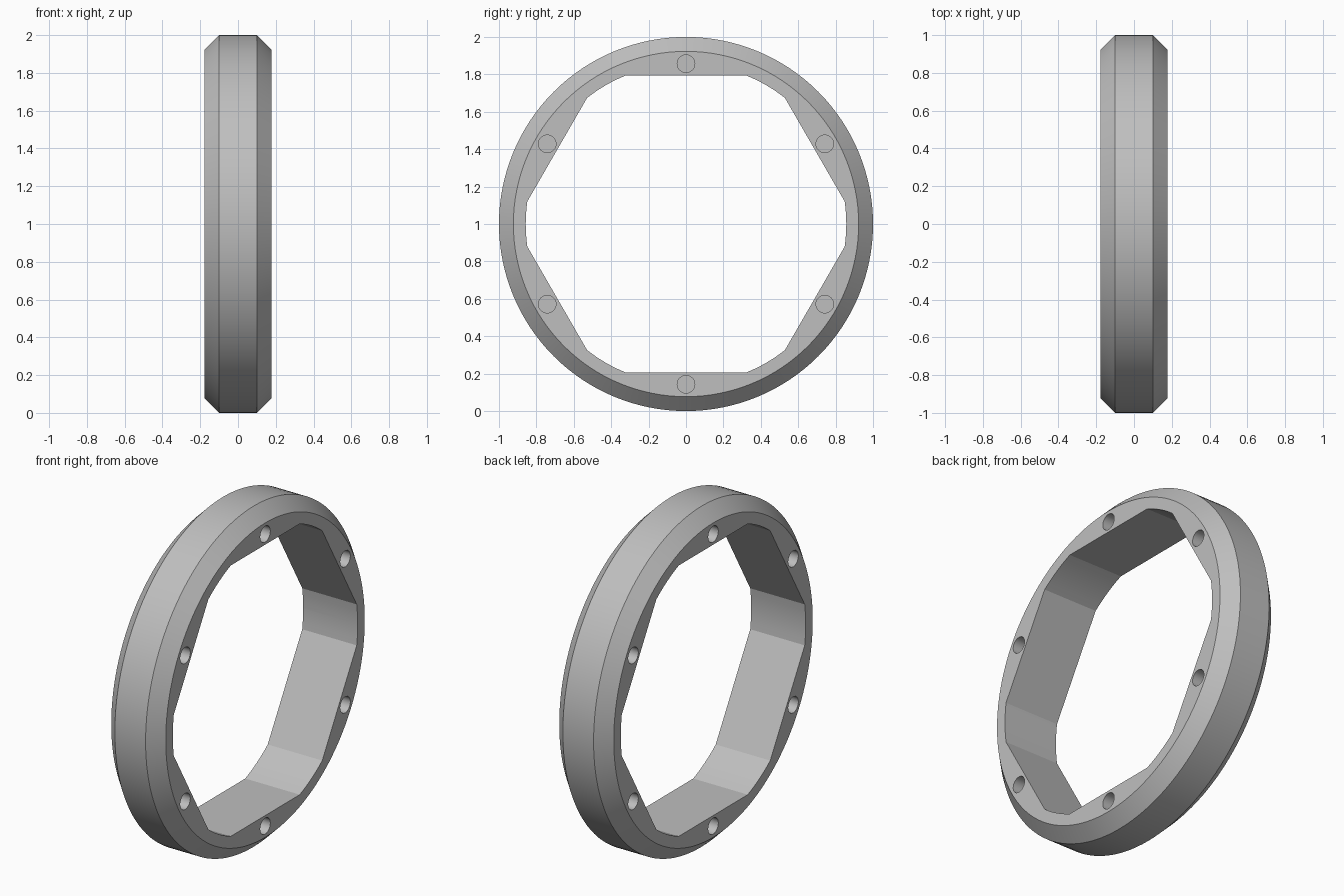
import bpy, bmesh
from math import sin, cos, tan, acos, pi, radians
from mathutils import Matrix, Vector

cube = bpy.data.objects.get("Cube")
if cube:
    bpy.data.objects.remove(cube)

SEGMENTS = 128
HALF_WIDTH, HALF_RIM = 0.177, 0.1
OUTER_R, FACE_R = 1.0, 0.923
FLAT_R, CORNER_R = 0.795, 0.857
HOLE_R, HOLE_DEPTH = 0.047, 0.12

grey = bpy.data.materials.new("grey_metal")
grey.use_nodes = True
colour = (0.52, 0.52, 0.52, 1)
grey.diffuse_color = colour
grey.node_tree.nodes["Principled BSDF"].inputs["Base Color"].default_value = colour


def circle(radius, count):
    return [(radius * cos(2 * pi * i / count), radius * sin(2 * pi * i / count))
            for i in range(count)]


def add_solid(bm, sections):
    """Skin a capped solid along x through (x, outline) sections."""
    rings = [[bm.verts.new((x, y, z)) for y, z in outline] for x, outline in sections]
    n = len(rings[0])
    for a, b in zip(rings, rings[1:]):
        for i in range(n):
            j = (i + 1) % n
            bm.faces.new((a[i], a[j], b[j], b[i]))
    bm.faces.new(rings[0][::-1])
    bm.faces.new(rings[-1])


def make_object(name, bm):
    bmesh.ops.recalc_face_normals(bm, faces=bm.faces)
    mesh = bpy.data.meshes.new(name)
    bm.to_mesh(mesh)
    bm.free()
    mesh.materials.append(grey)
    obj = bpy.data.objects.new(name, mesh)
    obj.location.z = OUTER_R
    bpy.context.collection.objects.link(obj)
    return obj


# Chamfered outer disc
bm = bmesh.new()
add_solid(bm, [(x, circle(r, SEGMENTS)) for x, r in (
    (-HALF_WIDTH, FACE_R), (-HALF_RIM, OUTER_R),
    (HALF_RIM, OUTER_R), (HALF_WIDTH, FACE_R))])
ring = make_object("hex_bore_ring", bm)

# Hexagonal bore with rounded corners
bm = bmesh.new()
half_arc = pi / 6 - acos(FLAT_R / CORNER_R)
bore = []
for k in range(6):
    for s in range(7):
        a = k * pi / 3 + half_arc * (s / 3 - 1)
        bore.append((CORNER_R * cos(a), CORNER_R * sin(a)))
add_solid(bm, [(-0.3, bore), (0.3, bore)])

# Blind bolt holes in both side faces, centred on the flats
for side in (-1, 1):
    for k in range(6):
        a = pi / 6 + k * pi / 3
        cy, cz = CORNER_R * cos(a), CORNER_R * sin(a)
        hole = [(cy + y, cz + z) for y, z in circle(HOLE_R, 32)]
        add_solid(bm, [(side * (HALF_WIDTH - HOLE_DEPTH), hole), (side * 0.3, hole)])
cutter = make_object("bore_and_hole_cutter", bm)
cutter.hide_render = True

# Cut the ring, then drop the cutter
cut = ring.modifiers.new("cut", "BOOLEAN")
cut.operation = "DIFFERENCE"
cut.solver = "EXACT"
cut.object = cutter
bpy.ops.object.select_all(action="DESELECT")
ring.select_set(True)
bpy.context.view_layer.objects.active = ring
bpy.ops.object.modifier_apply(modifier=cut.name)
bpy.data.objects.remove(cutter)

bpy.ops.object.shade_smooth_by_angle(angle=radians(15))
